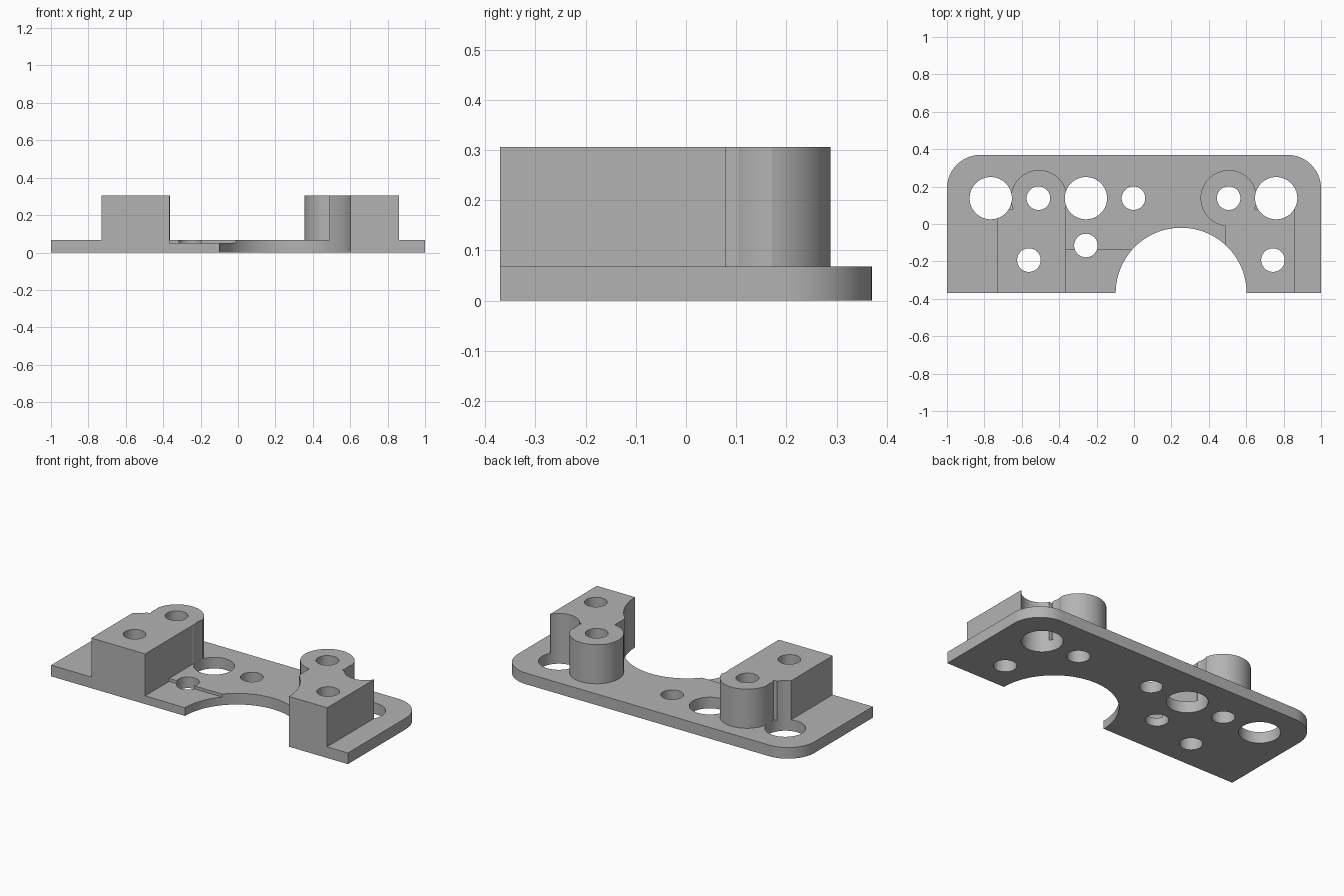
import bpy, bmesh
from math import cos, sin, pi

if "Cube" in bpy.data.objects:
    bpy.data.objects.remove(bpy.data.objects["Cube"], do_unlink=True)

FRONT, BACK = -0.37, 0.37
PLATE_TOP, MOUNT_TOP = 0.068, 0.306
ROW = 0.138            # y of the rear row of holes

grey = bpy.data.materials.new("satin grey")
grey.use_nodes = True
colour = (0.45, 0.45, 0.45, 1)
grey.diffuse_color = colour
grey.node_tree.nodes["Principled BSDF"].inputs["Base Color"].default_value = colour


def arc(cx, cy, r, start, end, n):
    return [(cx + r * cos(start + (end - start) * i / n),
             cy + r * sin(start + (end - start) * i / n)) for i in range(n + 1)]


def prism(name, outline, z0, z1):
    """Extrude a counter-clockwise outline from z0 to z1."""
    bm = bmesh.new()
    base = bm.faces.new([bm.verts.new((x, y, z0)) for x, y in outline])
    top = bmesh.ops.extrude_face_region(bm, geom=[base])["geom"]
    bmesh.ops.translate(bm, vec=(0, 0, z1 - z0),
                        verts=[v for v in top if isinstance(v, bmesh.types.BMVert)])
    bmesh.ops.recalc_face_normals(bm, faces=bm.faces)
    mesh = bpy.data.meshes.new(name)
    bm.to_mesh(mesh)
    bm.free()
    mesh.materials.append(grey)
    obj = bpy.data.objects.new(name, mesh)
    bpy.context.collection.objects.link(obj)
    return obj


def box(name, x0, x1, y0, y1, z0, z1):
    return prism(name, [(x0, y0), (x1, y0), (x1, y1), (x0, y1)], z0, z1)


def cylinder(name, x, y, r, z0, z1, n=64):
    return prism(name, arc(x, y, r, 0, 2 * pi, n)[:-1], z0, z1)


def combine(body, part, operation):
    """Apply a boolean and discard the helper."""
    mod = body.modifiers.new(part.name, 'BOOLEAN')
    mod.operation, mod.solver, mod.object = operation, 'EXACT', part
    part.hide_render = True
    bpy.context.view_layer.update()
    graph = bpy.context.evaluated_depsgraph_get()
    mesh = bpy.data.meshes.new_from_object(body.evaluated_get(graph))
    body.modifiers.clear()
    body.data = mesh
    bpy.data.objects.remove(part, do_unlink=True)


# Base plate with rounded rear corners
R = 0.18
outline = ([(-1, FRONT), (1, FRONT)]
           + arc(1 - R, BACK - R, R, 0, pi / 2, 16)
           + arc(R - 1, BACK - R, R, pi / 2, pi, 16))
bracket = prism("mounting_bracket", outline, 0, PLATE_TOP)

# Raised mounts: a block with a round boss behind it
for side, x0, x1, boss_x in (("right", -0.73, -0.367, -0.508),
                             ("left", 0.488, 0.86, 0.506)):
    mount = box(side + "_mount", x0, x1, FRONT, 0.08, 0, MOUNT_TOP)
    boss = cylinder(side + "_boss", boss_x, ROW, 0.15, 0, MOUNT_TOP)
    combine(mount, boss, 'UNION')
    combine(bracket, mount, 'UNION')

# Shallow pocket beside the right mount
combine(bracket, box("pocket", -0.367, 0.01, FRONT - 0.1, -0.138, 0.05, 0.2), 'DIFFERENCE')

# Semicircular bite in the front edge
combine(bracket, cylinder("bite", 0.252, FRONT, 0.35, -0.1, 0.5, 96), 'DIFFERENCE')

# Large clearance holes, which also scallop the mounts
for x in (-0.766, -0.257, 0.76):
    combine(bracket, cylinder("clearance_hole", x, ROW, 0.113, -0.1, 0.5), 'DIFFERENCE')

# Small screw holes
for x, y in ((-0.511, ROW), (-0.003, ROW), (0.506, ROW),
             (-0.562, -0.193), (-0.257, -0.115), (0.743, -0.193)):
    combine(bracket, cylinder("screw_hole", x, y, 0.063, -0.1, 0.5, 48), 'DIFFERENCE')

# Smooth curved walls, crisp edges
bpy.ops.object.select_all(action='DESELECT')
bracket.select_set(True)
bpy.context.view_layer.objects.active = bracket
bpy.ops.object.shade_smooth_by_angle(angle=pi / 6)
